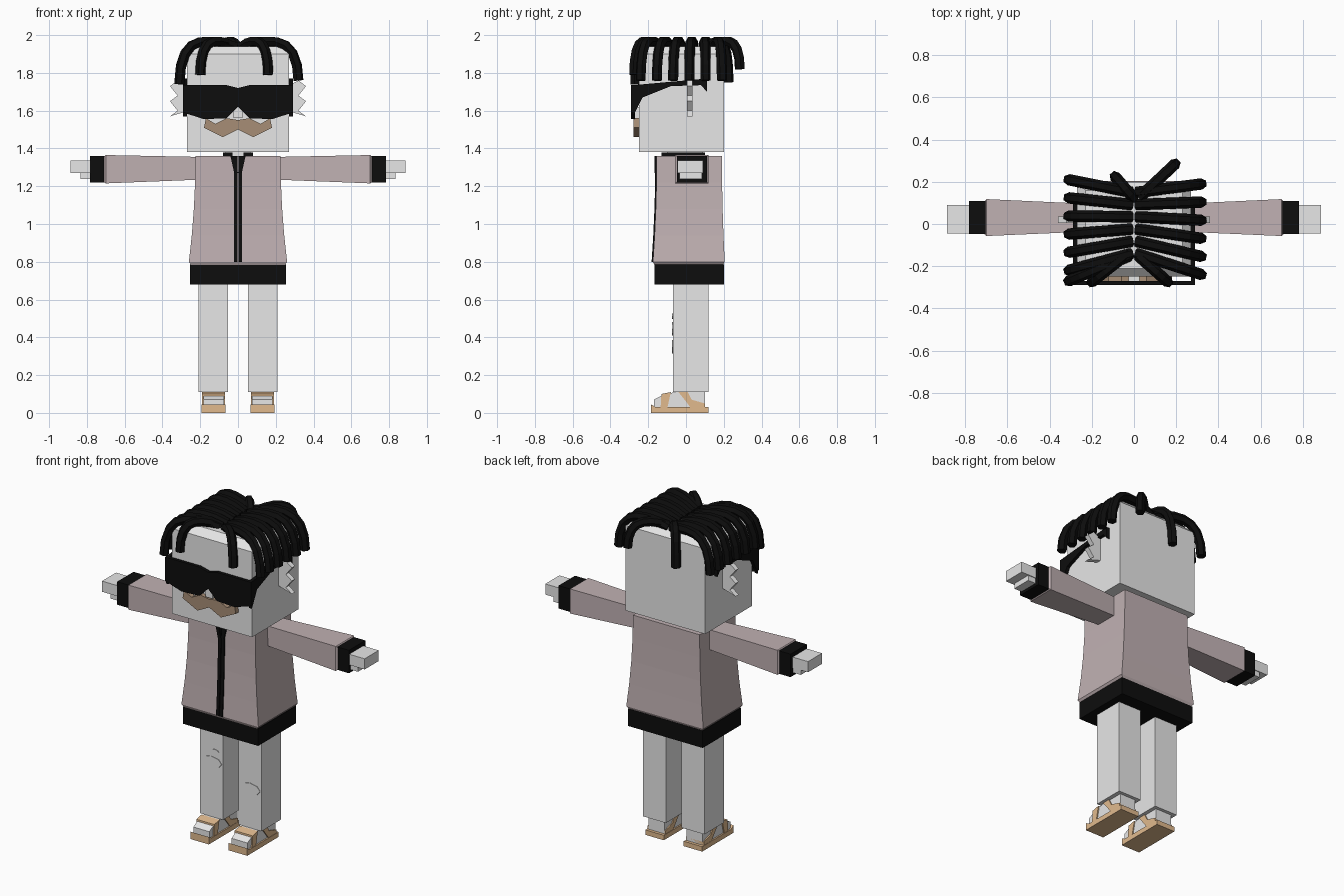
import bpy
import bmesh
from math import sin, cos, pi

default_cube = bpy.data.objects.get("Cube")
if default_cube:
    bpy.data.objects.remove(default_cube, do_unlink=True)


def material(name, red, green, blue):
    made = bpy.data.materials.new(name)
    made.use_nodes = True
    made.diffuse_color = (red, green, blue, 1)
    shader = made.node_tree.nodes["Principled BSDF"]
    shader.inputs["Base Color"].default_value = made.diffuse_color
    return made


pale_grey = material("pale_grey", .8, .8, .8)
dusty_mauve = material("dusty_mauve", .53, .44, .45)
black = material("black", .004, .004, .004)
moustache_brown = material("moustache_brown", .39, .27, .18)
sandal_tan = material("sandal_tan", .75, .49, .27)


def place(axis, along, first, second):
    if axis == "x":
        return (along, first, second)
    if axis == "y":
        return (first, along, second)
    return (first, second, along)


def skin(name, rings, colour, side):
    """Bridge matching rings of points and cap both ends."""
    bm = bmesh.new()
    loops = [[bm.verts.new((side * x, y, z)) for x, y, z in ring]
             for ring in rings]
    for low, high in zip(loops, loops[1:]):
        for corner in range(len(low)):
            before = corner - 1
            bm.faces.new((low[before], low[corner],
                          high[corner], high[before]))
    bm.faces.new(loops[0])
    bm.faces.new(loops[-1])
    bmesh.ops.recalc_face_normals(bm, faces=bm.faces)
    mesh = bpy.data.meshes.new(name)
    bm.to_mesh(mesh)
    bm.free()
    mesh.materials.append(colour)
    part = bpy.data.objects.new(name, mesh)
    bpy.context.collection.objects.link(part)


def loft(name, axis, sections, colour, side=1):
    """Join rectangular sections, each a position and two spans."""
    rings = []
    for along, (left, right), (near, far) in sections:
        corners = ((left, near), (right, near), (right, far), (left, far))
        rings.append([place(axis, along, *corner) for corner in corners])
    skin(name, rings, colour, side)


def box(name, colour, x, y, z, side=1):
    loft(name, "z", [(height, x, y) for height in z], colour, side)


def prism(name, colour, axis, span, outline, side=1):
    rings = [[place(axis, along, *point) for point in outline]
             for along in span]
    skin(name, rings, colour, side)


def mirrored(half):
    """Close an outline that starts and ends on the centre line."""
    return half + [(-across, up) for across, up in half[-2:0:-1]]


def spread(start, end, count):
    return [start + (end - start) * i / (count - 1) for i in range(count)]


# Head with softened top edges
head_x, head_y = (-.27, .27), (-.25, .2)
loft("head", "z", [(1.38, head_x, head_y), (1.9, head_x, head_y),
                   (1.94, (-.23, .23), (-.21, .16))], pale_grey)
box("nose", pale_grey, x=(-.025, .025), y=(-.28, -.24), z=(1.56, 1.62))
box("neck", pale_grey, x=(-.065, .065), y=(-.1, .09), z=(1.34, 1.39))

# Moustache
moustache_half = [(0, 1.55), (.06, 1.56), (.12, 1.53), (.17, 1.56),
                  (.18, 1.51), (.08, 1.46), (0, 1.5)]
prism("moustache", moustache_brown, "y", (-.278, -.24),
      mirrored(moustache_half))

# Wraparound sunglasses
lens_half = [(0, 1.72), (.06, 1.735), (.29, 1.735), (.29, 1.59),
             (.18, 1.555), (.06, 1.56), (0, 1.62)]
prism("sunglasses_lens", black, "y", (-.29, -.27), mirrored(lens_half))
temple = [(-.28, 1.735), (.11, 1.77), (.11, 1.7), (.08, 1.735),
          (-.08, 1.73), (-.23, 1.67), (-.28, 1.57)]

# Jagged ear: three spikes down the outer edge
ear = [(.26, 1.6), (.26, 1.73)]
for tip in spread(1.73, 1.57, 3):
    ear += [(.32, tip + .03), (.36, tip)]


# Jacket widening towards the hem
def jacket_section(t):
    flare = (1 - t) ** 2
    half_width = .225 + .035 * flare
    front, back = -.155 - .02 * flare, .19 + .015 * flare
    return .8 + .56 * t, half_width, front, back


jacket = [jacket_section(t) for t in spread(0, 1, 5)]
hem = (.78, (-.245, .245), (-.165, .195))
loft("jacket_body", "z",
     [hem] + [(height, (-wide, wide), (front, back))
              for height, wide, front, back in jacket], dusty_mauve)
box("waistband", black, x=(-.253, .253), y=(-.167, .2), z=(.68, .785))
zip_band = [(height, (.002, .021), (front - .007, front + .005))
            for height, wide, front, back in jacket]
lapel = [(0, 1.27), (.02, 1.27), (.04, 1.36), (.02, 1.36)]

# Sleeve flaring to the cuff with a softened end
sleeve = [(.2, (-.035, .095), (1.235, 1.355)),
          (.7, (-.057, .118), (1.215, 1.365)),
          (.71, (-.047, .108), (1.225, 1.355))]

# Foot and sandal side outlines
foot = [(-.17, .02), (-.17, .07), (-.11, .1), (0, .12), (.1, .12), (.1, .02)]
sole = [(-.185, 0), (-.185, .045), (-.16, .03), (.118, .03), (.118, 0)]
toe_strap = [(-.135, .02), (-.13, .1), (-.08, .11), (-.1, .02)]
ankle_strap = [(-.04, .11), (.01, .11), (.03, .07), (.1, .05), (.1, .02),
               (.03, .02), (0, .06)]

for side, label in ((1, "left"), (-1, "right")):
    # Head and jacket details
    prism(f"{label}_ear", pale_grey, "y", (.005, .035), ear, side)
    prism(f"{label}_temple", black, "x", (.27, .29), temple, side)
    loft(f"{label}_zip_band", "z", zip_band, black, side)
    prism(f"{label}_lapel", black, "y", (-.167, -.15), lapel, side)
    box(f"{label}_collar", black, x=(.03, .08), y=(-.13, .1),
        z=(1.35, 1.378), side=side)

    # Arm with cuff and stepped hand
    loft(f"{label}_sleeve", "x", sleeve, dusty_mauve, side)
    box(f"{label}_cuff", black, x=(.7, .783), y=(-.048, .11),
        z=(1.22, 1.36), side=side)
    box(f"{label}_fingers", pale_grey, x=(.77, .887), y=(-.045, .09),
        z=(1.27, 1.335), side=side)
    box(f"{label}_palm", pale_grey, x=(.77, .835), y=(-.035, .085),
        z=(1.238, 1.275), side=side)

    # Leg, foot and sandal
    box(f"{label}_leg", pale_grey, x=(.052, .208), y=(-.07, .12),
        z=(.11, .72), side=side)
    prism(f"{label}_foot", pale_grey, "x", (.075, .183), foot, side)
    prism(f"{label}_sandal_sole", sandal_tan, "x", (.067, .192), sole, side)
    for name, strap in (("toe", toe_strap), ("ankle", ankle_strap)):
        prism(f"{label}_{name}_strap", sandal_tan, "x", (.069, .19),
              strap, side)


# Knee rips as thin plates
def knee_rip(name, x, z, wide, tall):
    angles = [2 * pi * i / 8 for i in range(8)]
    outline = [(x + wide * cos(a), z + tall * sin(a)) for a in angles]
    prism(name, pale_grey, "y", (-.073, -.068), outline)


knee_rip("left_knee_rip", .13, .35, .07, .035)
knee_rip("right_knee_rip", -.13, .445, .07, .035)
knee_rip("right_small_rip", -.107, .512, .03, .015)

# Hair locks arching from the parting and hanging over the edges
curve = bpy.data.curves.new("hair_locks", "CURVE")
curve.dimensions = "3D"
curve.bevel_depth = .027
curve.bevel_resolution = 1
curve.use_fill_caps = True
curve.materials.append(black)


def hair_lock(root_x, root_y, tip_x, tip_y, tip_z):
    steps = 7
    spline = curve.splines.new("POLY")
    spline.use_smooth = False
    spline.points.add(steps)
    for i, point in enumerate(spline.points):
        t = sin(i / steps * pi / 2)
        arch = (1 - min(t, 1) ** 6) ** .5
        dip = .035 * (1 - t) ** 4
        point.co = (root_x + (tip_x - root_x) * t,
                    root_y + (tip_y - root_y) * t,
                    tip_z + (1.972 - tip_z) * arch - dip, 1)


rows = 6
roots = spread(-.14, .15, rows)
for root, left_tip, right_tip in zip(roots, spread(-.24, .19, rows),
                                     spread(-.22, .21, rows)):
    hair_lock(.01, root, .32, left_tip, 1.76)
    hair_lock(-.01, root, -.31, right_tip, 1.76)
hair_lock(-.02, -.15, -.31, -.27, 1.74)
hair_lock(-.03, -.14, -.2, -.275, 1.79)
hair_lock(.02, -.15, .16, -.275, 1.79)
hair_lock(.03, .13, .195, .285, 1.82)
hair_lock(0, .12, -.09, .225, 1.75)

hair = bpy.data.objects.new("hair_locks", curve)
bpy.context.collection.objects.link(hair)
bpy.context.view_layer.objects.active = hair
hair.select_set(True)
bpy.ops.object.convert(target="MESH")
